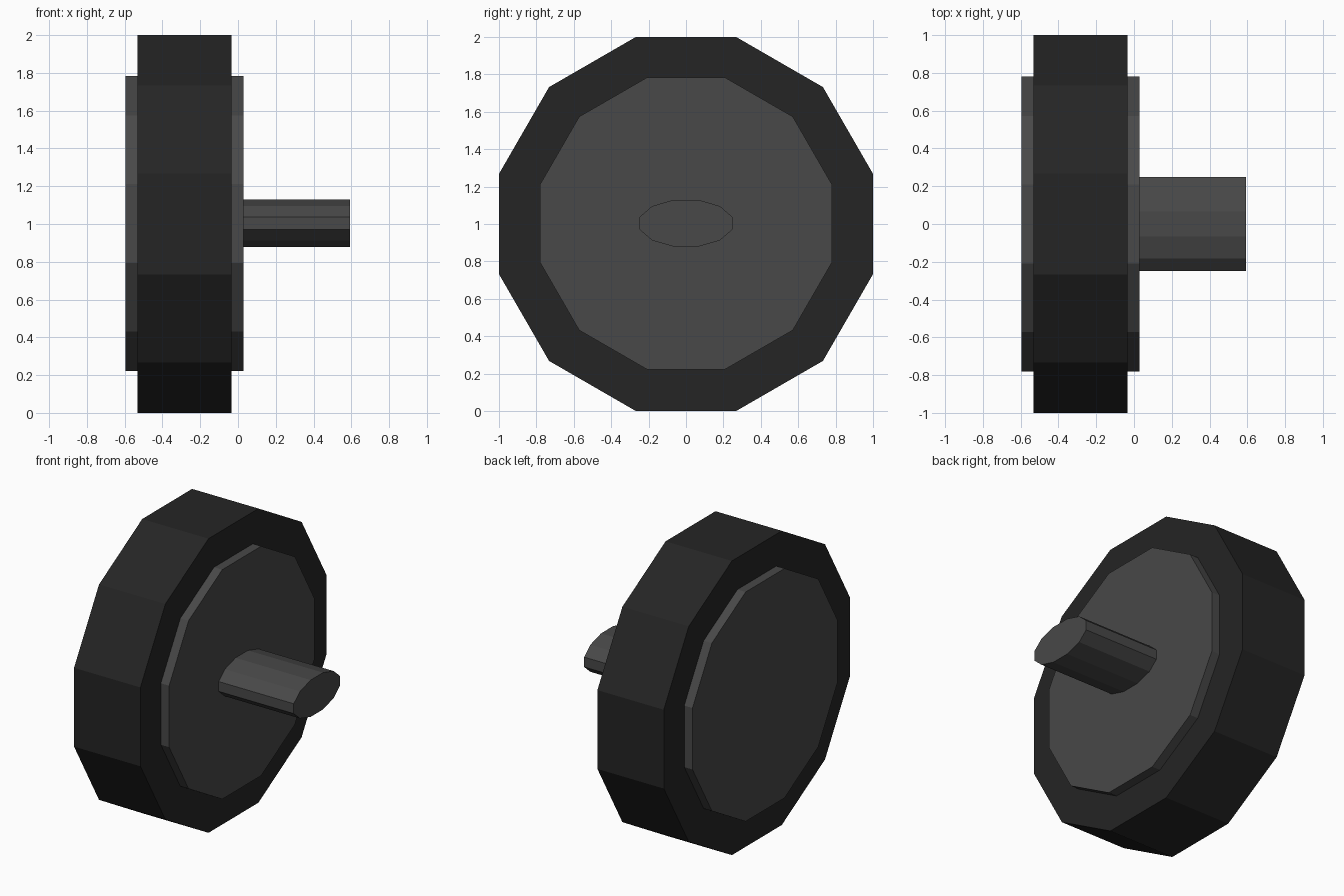
import bpy, bmesh, math

if "Cube" in bpy.data.objects:
    bpy.data.objects.remove(bpy.data.objects["Cube"])

def material(name, v):
    m = bpy.data.materials.new(name)
    m.diffuse_color = (v, v, v, 1)
    m.use_nodes = True
    m.node_tree.nodes["Principled BSDF"].inputs["Base Color"].default_value = m.diffuse_color
    return m

rubber = material("black rubber", 0.018)
metal = material("dark grey metal", 0.065)

def prism(name, x0, x1, half_y, half_z, zc, mat, sides=12):
    """Flat-faced prism along x with flats at the top, bottom, front and back."""
    bm = bmesh.new()
    k = 1 / math.cos(math.pi / sides)
    rings = []
    for x in (x0, x1):
        ring = []
        for i in range(sides):
            a = 2 * math.pi * (i + 0.5) / sides
            ring.append(bm.verts.new((x, half_y * k * math.cos(a), zc + half_z * k * math.sin(a))))
        rings.append(ring)
    a, b = rings
    for i in range(sides):
        j = (i + 1) % sides
        bm.faces.new((a[i], a[j], b[j], b[i]))
    bm.faces.new(a)
    bm.faces.new(b)
    bmesh.ops.recalc_face_normals(bm, faces=bm.faces)
    mesh = bpy.data.meshes.new(name)
    bm.to_mesh(mesh)
    bm.free()
    mesh.materials.append(mat)
    ob = bpy.data.objects.new(name, mesh)
    bpy.context.collection.objects.link(ob)
    return ob

# Tyre, hub standing slightly proud on both sides, and flattened axle stub
prism("tyre", -0.533, -0.034, 1.0, 1.0, 1.0, rubber)
prism("hub", -0.595, 0.028, 0.78, 0.78, 1.003, metal)
prism("axle", 0.0, 0.593, 0.248, 0.125, 1.004, metal)
